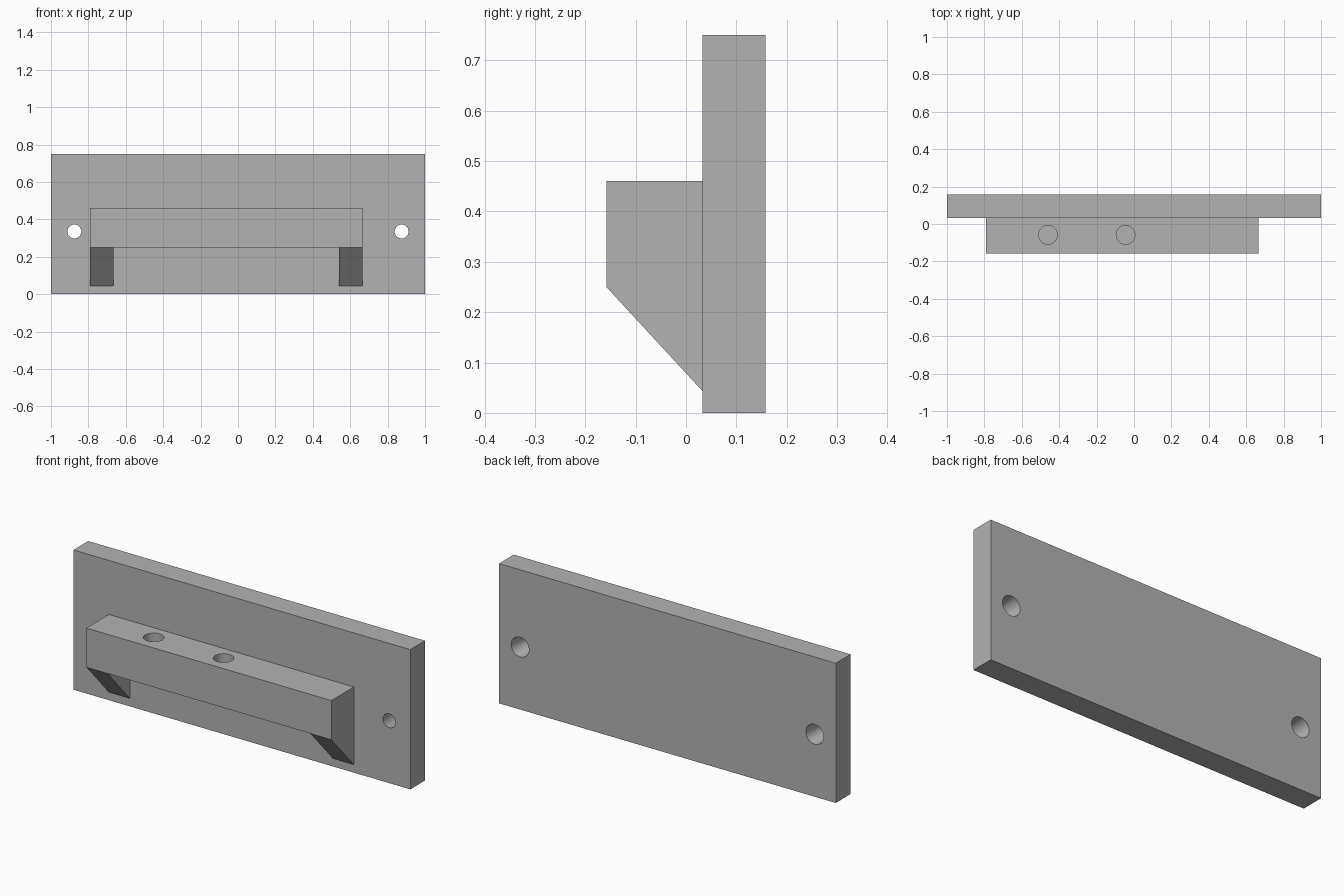
import bpy
import bmesh
import math
from mathutils import Matrix, Vector

cube = bpy.data.objects.get("Cube")
if cube:
    bpy.data.objects.remove(cube, do_unlink=True)

grey = bpy.data.materials.new("plain grey")
grey.use_nodes = True
colour = (0.45, 0.45, 0.45, 1)
grey.diffuse_color = colour
grey.node_tree.nodes["Principled BSDF"].inputs["Base Color"].default_value = colour


def add_object(name, bm):
    bmesh.ops.recalc_face_normals(bm, faces=bm.faces)
    mesh = bpy.data.meshes.new(name)
    bm.to_mesh(mesh)
    bm.free()
    mesh.materials.append(grey)
    obj = bpy.data.objects.new(name, mesh)
    bpy.context.collection.objects.link(obj)
    return obj


def extrude_profile(name, profile, x0, x1):
    """Sweep a (y, z) outline along x."""
    bm = bmesh.new()
    face = bm.faces.new([bm.verts.new((x0, y, z)) for y, z in profile])
    swept = bmesh.ops.extrude_face_region(bm, geom=[face])["geom"]
    verts = [v for v in swept if isinstance(v, bmesh.types.BMVert)]
    bmesh.ops.translate(bm, verts=verts, vec=(x1 - x0, 0, 0))
    return add_object(name, bm)


def drill(name, start, end, r_start, r_end):
    """Round or tapered cutter between two points."""
    a, b = Vector(start), Vector(end)
    turn = (b - a).to_track_quat("Z", "Y").to_matrix().to_4x4()
    bm = bmesh.new()
    bmesh.ops.create_cone(bm, cap_ends=True, segments=48, radius1=r_start,
                          radius2=r_end, depth=(b - a).length,
                          matrix=Matrix.Translation((a + b) / 2) @ turn)
    return add_object(name, bm)


def cut(target, cutter):
    cutter.hide_render = True
    cutter.hide_set(True)
    mod = target.modifiers.new(cutter.name, "BOOLEAN")
    mod.operation = "DIFFERENCE"
    mod.solver = "EXACT"
    mod.object = cutter
    bpy.ops.object.select_all(action="DESELECT")
    target.select_set(True)
    bpy.context.view_layer.objects.active = target
    bpy.ops.object.modifier_apply(modifier=mod.name)
    bpy.data.objects.remove(cutter, do_unlink=True)


front, joint, back = -0.158, 0.033, 0.158
left, right = 0.665, -0.79
bracket = 0.125
shelf_under, shelf_top = 0.25, 0.46

# Back plate with two tapered screw holes, wider at the rear
plate = extrude_profile("back_plate", [(joint, 0), (back, 0), (back, 0.75), (joint, 0.75)], -1, 1)
for side in (-1, 1):
    x = side * 0.875
    cut(plate, drill("screw_hole", (x, joint - 0.01, 0.335), (x, back + 0.01, 0.335), 0.036, 0.054))

# Shelf and sloping end brackets in one piece, opened between the brackets
shelf = extrude_profile("shelf_with_brackets",
                        [(joint, 0.043), (joint, shelf_top), (front, shelf_top), (front, shelf_under)],
                        right, left)
cut(shelf, extrude_profile("bracket_gap",
                           [(front - 0.1, 0), (joint + 0.1, 0),
                            (joint + 0.1, shelf_under), (front - 0.1, shelf_under)],
                           right + bracket, left - bracket))

# Blind round sockets in the shelf top
for x in (-0.46, -0.045):
    cut(shelf, drill("socket", (x, -0.058, shelf_top - 0.13), (x, -0.058, shelf_top + 0.05), 0.05, 0.05))

# Smooth hole walls, crisp edges elsewhere
for obj in (plate, shelf):
    bpy.ops.object.select_all(action="DESELECT")
    obj.select_set(True)
    bpy.context.view_layer.objects.active = obj
    bpy.ops.object.shade_smooth_by_angle(angle=math.radians(30))
